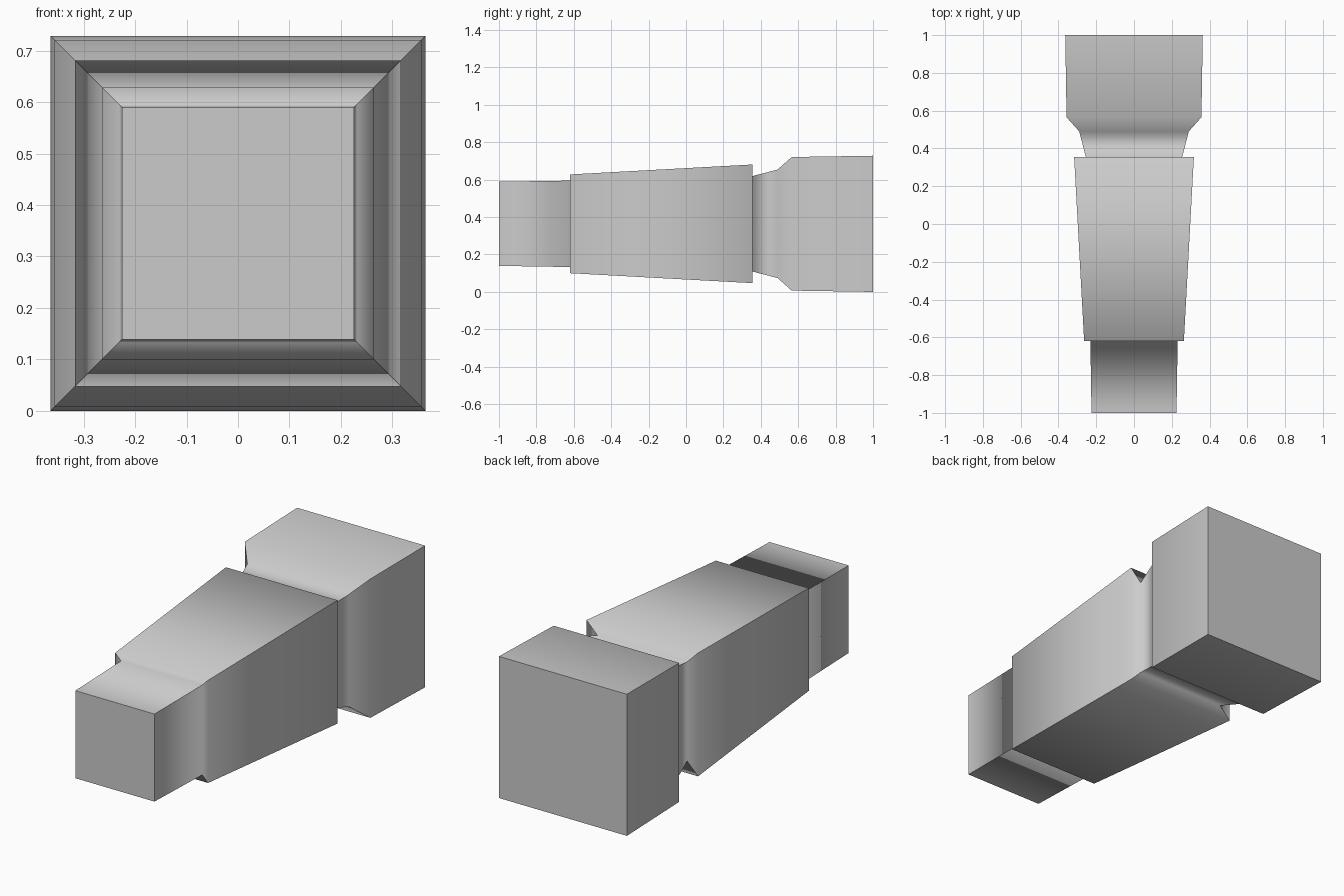
import bpy
import bmesh

cube = bpy.data.objects.get("Cube")
if cube:
    bpy.data.objects.remove(cube, do_unlink=True)

# One grey material
grey = bpy.data.materials.new("plain grey")
grey.use_nodes = True
color = (0.6, 0.6, 0.6, 1)
grey.diffuse_color = color
grey.node_tree.nodes["Principled BSDF"].inputs["Base Color"].default_value = color

# Profile along the length: (y, half width of the square section)
MID_Z = 0.364
PROFILE = [
    (-1.0, 0.225), (-0.62, 0.231),                # front block
    (-0.62, 0.264), (0.355, 0.317),               # tapered body
    (0.355, 0.255), (0.49, 0.29), (0.565, 0.357),  # flared neck
    (1.0, 0.364),                                 # rear block
]
CORNERS = [(-1, -1), (1, -1), (1, 1), (-1, 1)]

# Loft square rings into a closed solid
bm = bmesh.new()
rings = [[bm.verts.new((sx * r, y, MID_Z + sz * r)) for sx, sz in CORNERS]
         for y, r in PROFILE]
for a, b in zip(rings, rings[1:]):
    for i in range(4):
        j = (i + 1) % 4
        bm.faces.new((a[i], a[j], b[j], b[i]))
caps = [bm.faces.new(rings[0]), bm.faces.new(rings[-1])]
bmesh.ops.recalc_face_normals(bm, faces=bm.faces)

# Smooth along the length, sharp at the four corners and both end caps
for f in bm.faces:
    f.smooth = True
for a, b in zip(rings, rings[1:]):
    for v, w in zip(a, b):
        bm.edges.get((v, w)).smooth = False
for cap in caps:
    for e in cap.edges:
        e.smooth = False

mesh = bpy.data.meshes.new("stepped_square_post")
bm.to_mesh(mesh)
bm.free()
mesh.materials.append(grey)
post = bpy.data.objects.new("stepped_square_post", mesh)
bpy.context.collection.objects.link(post)
